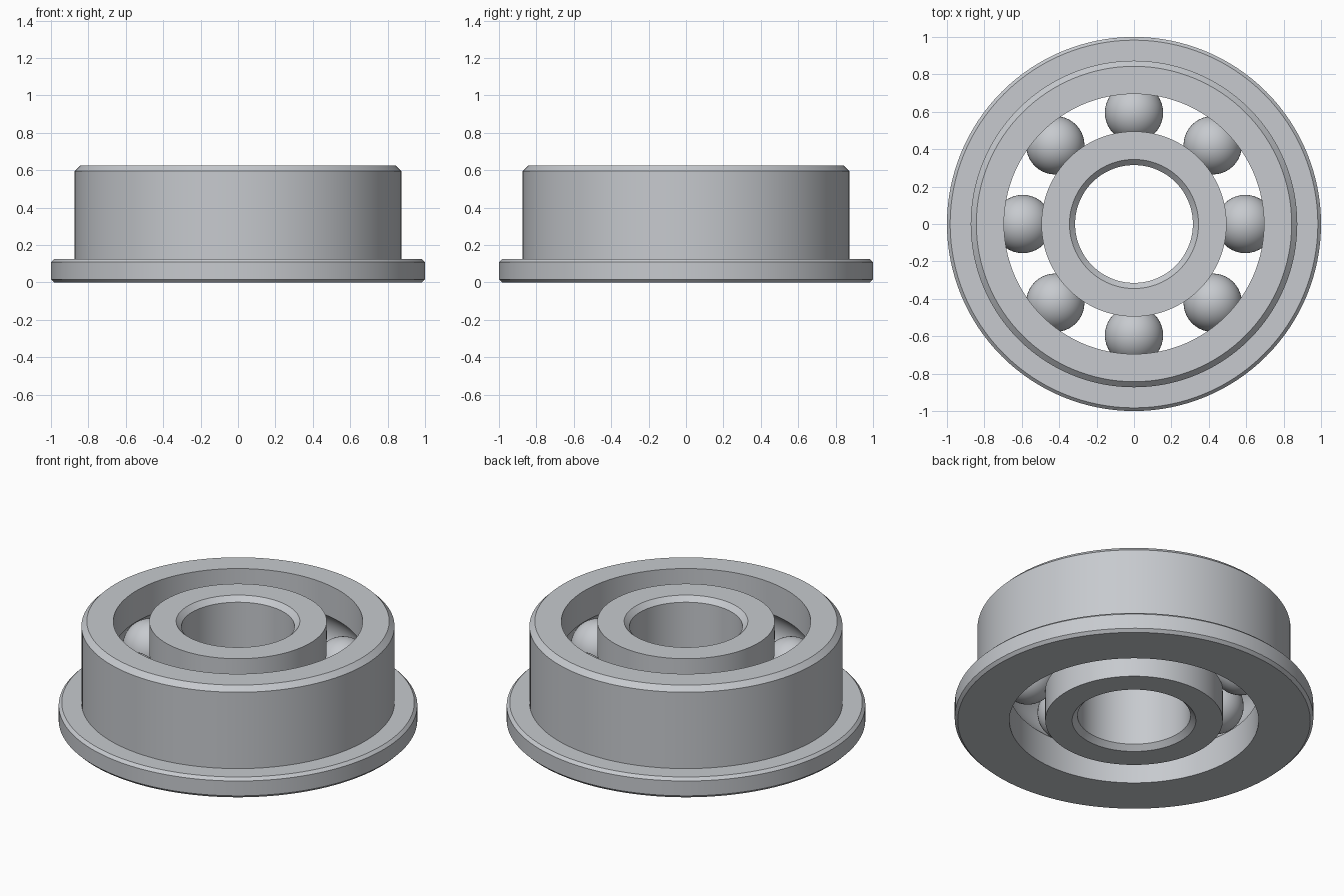
import bpy
import bmesh
from math import asin, cos, sin, pi, tau
from mathutils import Vector

if "Cube" in bpy.data.objects:
    bpy.data.objects.remove(bpy.data.objects["Cube"])

HEIGHT = 0.625
MID = HEIGHT / 2
PITCH = 0.595          # radius of the ball circle
GAP = 0.1              # from ball circle to each race wall
BALL = 0.156
GROOVE = 0.157
BALLS = 8

steel = bpy.data.materials.new("brushed steel")
steel.use_nodes = True
colour = (0.57, 0.59, 0.62, 1)
steel.diffuse_color = colour
steel.node_tree.nodes["Principled BSDF"].inputs["Base Color"].default_value = colour


def finish(bm, name):
    """Turn a bmesh into a smooth steel object with sharp edges kept."""
    mesh = bpy.data.meshes.new(name)
    bm.to_mesh(mesh)
    bm.free()
    mesh.materials.append(steel)
    obj = bpy.data.objects.new(name, mesh)
    bpy.context.collection.objects.link(obj)
    bpy.ops.object.select_all(action="DESELECT")
    obj.select_set(True)
    bpy.context.view_layer.objects.active = obj
    bpy.ops.object.shade_smooth_by_angle(angle=pi / 6)
    return obj


def groove(side, steps=14):
    """Raceway arc, bottom to top; side is 1 for outer ring, -1 for inner."""
    half = pi / 2 - asin(GAP / GROOVE)
    angles = [half * (2 * i / steps - 1) for i in range(steps + 1)]
    return [(PITCH + side * GROOVE * cos(a), MID + GROOVE * sin(a)) for a in angles]


def revolve(name, profile, steps=128):
    """Spin a closed (radius, height) profile about the z axis."""
    bm = bmesh.new()
    verts = [bm.verts.new((r, 0, z)) for r, z in profile]
    edges = [bm.edges.new((v, verts[i - 1])) for i, v in enumerate(verts)]
    bmesh.ops.spin(bm, geom=verts + edges, cent=(0, 0, 0), axis=(0, 0, 1),
                   angle=tau, steps=steps, use_merge=True)
    bmesh.ops.remove_doubles(bm, verts=bm.verts[:], dist=0.0001)
    bmesh.ops.recalc_face_normals(bm, faces=bm.faces[:])
    return finish(bm, name)


# Outer ring with flange, chamfers and raceway
wall = PITCH + GAP
revolve("outer_ring", [(wall, 0)] + groove(1) + [
    (wall, HEIGHT), (0.843, HEIGHT), (0.873, HEIGHT - 0.03),
    (0.873, 0.125), (0.983, 0.125), (1, 0.108), (1, 0.017), (0.983, 0)])

# Inner ring with chamfered bore and raceway
wall = PITCH - GAP
revolve("inner_ring", [(wall, 0)] + groove(-1) + [
    (wall, HEIGHT), (0.345, HEIGHT), (0.315, HEIGHT - 0.03),
    (0.315, 0.03), (0.345, 0)])

# Balls evenly spaced between the rings
for i in range(BALLS):
    a = tau * i / BALLS
    bm = bmesh.new()
    bmesh.ops.create_uvsphere(bm, u_segments=40, v_segments=24, radius=BALL)
    bmesh.ops.translate(bm, verts=bm.verts[:],
                        vec=Vector((PITCH * cos(a), PITCH * sin(a), MID)))
    finish(bm, f"ball_{i + 1}")
